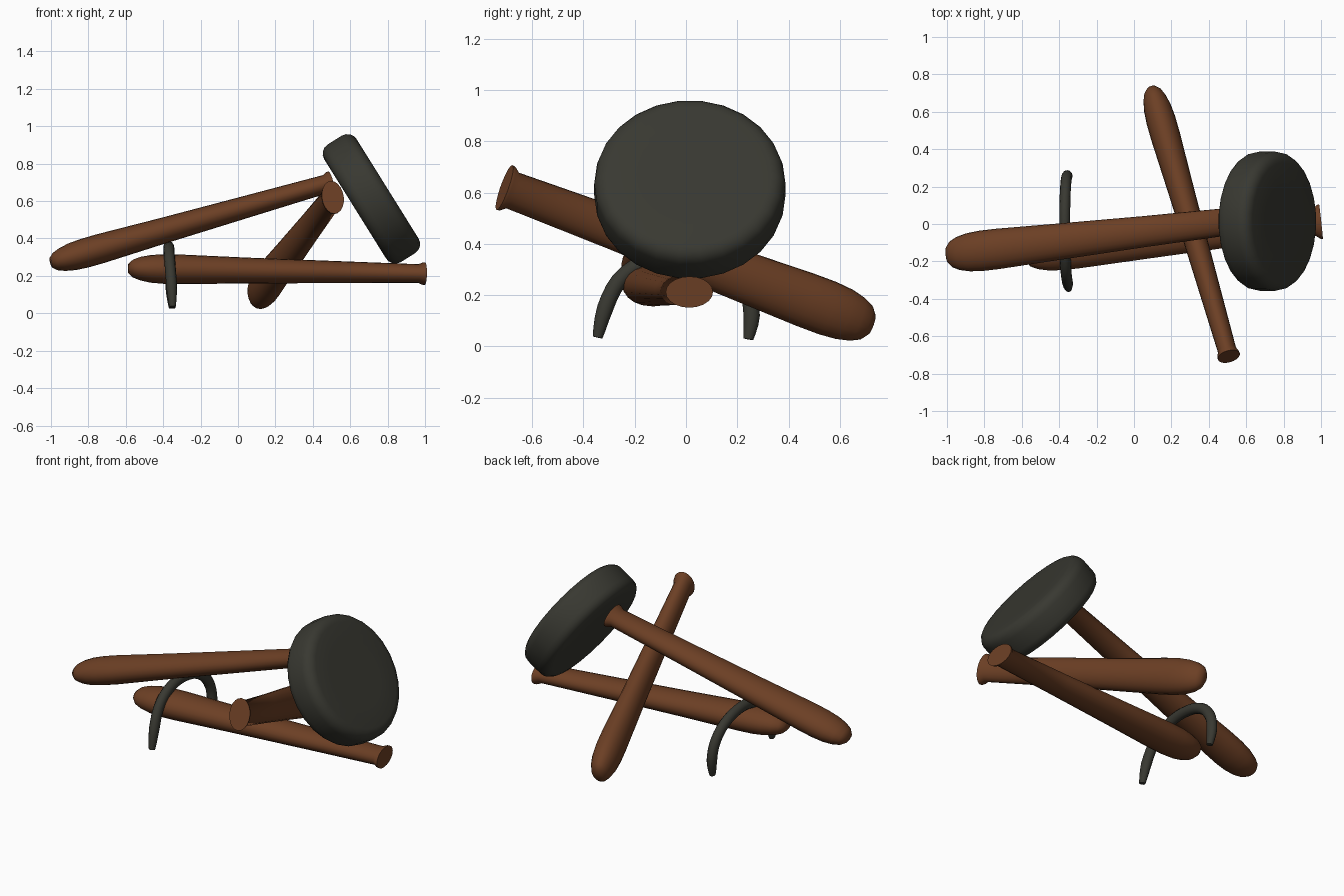
import bpy, bmesh, math
from mathutils import Vector

if "Cube" in bpy.data.objects:
    bpy.data.objects.remove(bpy.data.objects["Cube"])


def material(name, rgb):
    m = bpy.data.materials.new(name)
    m.diffuse_color = (*rgb, 1)
    m.use_nodes = True
    m.node_tree.nodes["Principled BSDF"].inputs["Base Color"].default_value = m.diffuse_color
    return m


wood = material("brown wood", (0.15, 0.05, 0.018))
iron = material("dark grey", (0.04, 0.04, 0.031))


def loft(name, rings, sides, mat, angle=50):
    """Skin a row of ellipses: (centre, u, v) with u, v the half axes."""
    bm = bmesh.new()
    loops = []
    for c, u, v in rings:
        loops.append([bm.verts.new(c + u * math.cos(k * math.tau / sides)
                                   + v * math.sin(k * math.tau / sides))
                      for k in range(sides)])
    for a, b in zip(loops, loops[1:]):
        for k in range(sides):
            j = (k + 1) % sides
            bm.faces.new((a[k], a[j], b[j], b[k]))
    bm.faces.new(loops[0])
    bm.faces.new(loops[-1])
    bmesh.ops.recalc_face_normals(bm, faces=bm.faces)
    me = bpy.data.meshes.new(name)
    bm.to_mesh(me)
    bm.free()
    me.materials.append(mat)
    ob = bpy.data.objects.new(name, me)
    bpy.context.collection.objects.link(ob)
    bpy.ops.object.select_all(action='DESELECT')
    ob.select_set(True)
    bpy.context.view_layer.objects.active = ob
    bpy.ops.object.shade_smooth_by_angle(angle=math.radians(angle))
    return ob


# Bat profile: fraction along, wide radius, thin radius
BAT = [(0, .093, .061), (.008, .091, .06), (.022, .074, .05), (.3, .083, .059),
       (.6, .097, .069), (.82, .108, .079), (.88, .108, .079), (.925, .102, .074),
       (.96, .089, .063), (.985, .070, .048), (1, .040, .027)]


def bat(name, knob, tip, wide):
    knob, tip = Vector(knob), Vector(tip)
    d = (tip - knob).normalized()
    w = Vector(wide)
    w = (w - d * w.dot(d)).normalized()
    n = d.cross(w)
    loft(name, [(knob.lerp(tip, t), w * a, n * b) for t, a, b in BAT], 20, wood)


# Three leaning bats
bat("upper_bat", (0.50, 0.012, 0.70), (-1.0, -0.165, 0.27), (0, 1, 0))
bat("lower_bat", (1.0, 0.013, 0.212), (-0.585, -0.16, 0.24), (0, 1, 0))
bat("cross_bat", (0.507, -0.708, 0.62), (0.095, 0.725, 0.085), (0, 0, 1))

# Rounded disc, tilted about y
R, H, B = 0.373, 0.102, 0.058
axis = Vector((0.85, 0, 0.53)).normalized()
side = Vector((0, 1, 0))
up = axis.cross(side)
mid = Vector((0.713, 0.015, 0.612))
edge = [(-H, 0.2)]
edge += [(-H + B - B * math.cos(a), R - B + B * math.sin(a))
         for a in [i * math.pi / 8 for i in range(5)]]
edge += [(-h, r) for h, r in reversed(edge)]
loft("disc", [(mid + axis * h, side * r, up * r) for h, r in edge], 26, iron)

# Arched hoop: a smooth curve through (x, y, z) points, tapered at the feet
pts = [Vector(p) for p in [
    (-.35, -.345, .035), (-.355, -.315, .15), (-.363, -.262, .255), (-.368, -.17, .325),
    (-.37, -.05, .354), (-.37, .08, .34), (-.367, .18, .29), (-.362, .24, .21),
    (-.357, .256, .12), (-.352, .243, .028)]]
fine = []
for i in range(len(pts) - 1):
    p0, p1, p2, p3 = (pts[max(i - 1, 0)], pts[i], pts[i + 1],
                      pts[min(i + 2, len(pts) - 1)])
    for s in (0, 1 / 3, 2 / 3):
        fine.append(0.5 * (2 * p1 + (p2 - p0) * s + (2 * p0 - 5 * p1 + 4 * p2 - p3) * s * s
                           + (3 * p1 - p0 - 3 * p2 + p3) * s ** 3))
fine.append(pts[-1])
rings = []
for i, p in enumerate(fine):
    t = (fine[min(i + 1, len(fine) - 1)] - fine[max(i - 1, 0)]).normalized()
    x = Vector((1, 0, 0))
    x = (x - t * x.dot(t)).normalized()
    k = min(1, 0.6 + 0.15 * min(i, len(fine) - 1 - i))
    rings.append((p, x * 0.029 * k, t.cross(x) * 0.032 * k))
loft("hoop", rings, 12, iron)
